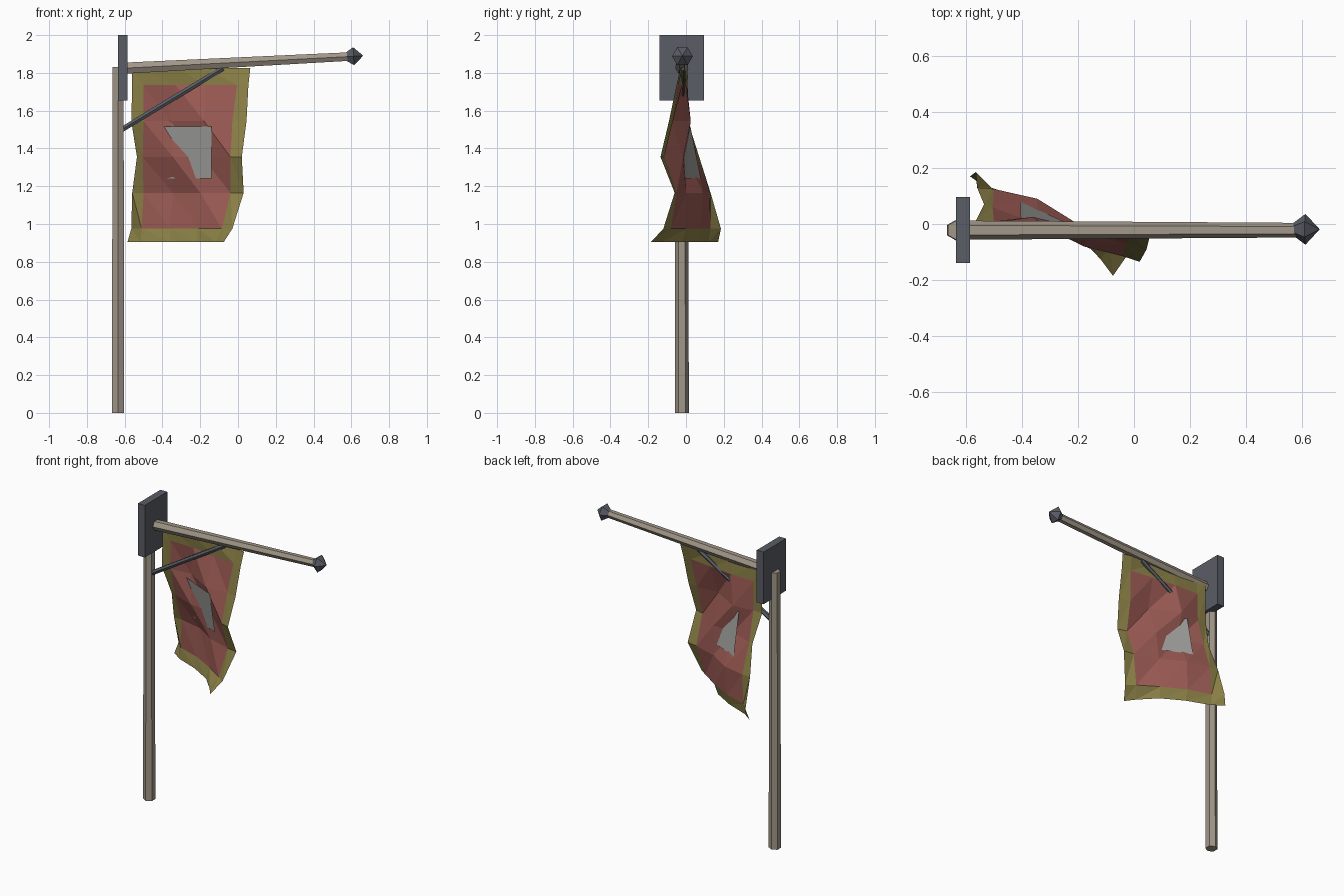
import bpy, bmesh, math
from mathutils import Vector

if "Cube" in bpy.data.objects:
    bpy.data.objects.remove(bpy.data.objects["Cube"])


def mat(name, rgb):
    m = bpy.data.materials.new(name)
    m.diffuse_color = (*rgb, 1)
    m.use_nodes = True
    m.node_tree.nodes["Principled BSDF"].inputs["Base Color"].default_value = m.diffuse_color
    return m


WOOD = mat("wood", (0.36, 0.31, 0.25))
IRON = mat("iron", (0.10, 0.11, 0.13))
RED = mat("red_cloth", (0.32, 0.10, 0.085))
GOLD = mat("gold_trim", (0.25, 0.21, 0.06))
SILVER = mat("silver", (0.35, 0.35, 0.34))


def finish(name, bm, *mats):
    me = bpy.data.meshes.new(name)
    bm.to_mesh(me)
    bm.free()
    for m in mats:
        me.materials.append(m)
    ob = bpy.data.objects.new(name, me)
    bpy.context.collection.objects.link(ob)
    return ob


def rod(name, a, b, profile, m, sides=6, turn=0.0):
    """Faceted rod from a to b; profile = (fraction along, radius) pairs."""
    a, b = Vector(a), Vector(b)
    q = (b - a).to_track_quat('Z', 'Y')
    bm = bmesh.new()
    rings = []
    for t, r in profile:
        c = a.lerp(b, t)
        angles = [turn + 2 * math.pi * i / sides for i in range(sides)]
        rings.append([bm.verts.new(c + q @ Vector((r * math.cos(w), r * math.sin(w), 0)))
                      for w in angles])
    for lo, hi in zip(rings, rings[1:]):
        for i in range(sides):
            j = (i + 1) % sides
            bm.faces.new((lo[i], lo[j], hi[j], hi[i]))
    bm.faces.new(rings[0][::-1])
    bm.faces.new(rings[-1])
    bmesh.ops.remove_doubles(bm, verts=bm.verts[:], dist=1e-4)
    return finish(name, bm, m)


Y = -0.022

# Upright post, arm, brace and pointed end cap
rod("post", (-0.635, Y, 0), (-0.635, Y, 1.83), [(0, 0.037), (1, 0.034)], WOOD, turn=math.pi / 6)
rod("arm", (-0.60, Y, 1.825), (0.60, Y, 1.887), [(0, 0.034), (1, 0.026)], WOOD)
rod("brace", (-0.615, Y, 1.50), (-0.08, Y, 1.825), [(0, 0.016), (1, 0.016)], IRON)
rod("end_cap", (0.568, Y + 0.003, 1.886), (0.663, Y + 0.003, 1.891),
    [(0, 0.022), (0.46, 0.055), (1, 0.00001)], IRON)

# Mounting plate
bm = bmesh.new()
bmesh.ops.create_cube(bm, size=1)
for v in bm.verts:
    v.co = Vector((-0.61 + v.co.x * 0.05, Y + v.co.y * 0.236, 1.8275 + v.co.z * 0.345))
finish("mounting_plate", bm, IRON)

# Hanging banner: rows of height, x across, y across
rows = [
    (1.825, (-.56, -.50, -.33, -.165, .00, .065), (.01, .0, -.01, -.02, -.02, -.03)),
    (1.735, (-.56, -.50, -.33, -.165, -.005, .055), (.01, .005, .0, -.02, -.04, -.05)),
    (1.545, (-.565, -.50, -.36, -.18, -.03, .045), (.01, .01, .025, -.08, -.07, -.09)),
    (1.355, (-.535, -.505, -.345, -.19, -.04, .02), (.07, .06, .0, -.015, -.115, -.135)),
    (1.165, (-.56, -.50, -.345, -.20, -.04, .03), (.13, .125, .09, .0, -.05, -.06)),
    (0.975, (-.565, -.51, -.36, -.21, -.085, -.03), (.185, .13, .08, .0, -.08, -.12)),
    (0.905, (-.585, -.515, -.36, -.22, -.12, -.075), (.17, .12, .06, -.02, -.125, -.185)),
]
bm = bmesh.new()
grid = [[bm.verts.new((x, y, z)) for x, y in zip(xs, ys)] for z, xs, ys in rows]
for r in range(6):
    for c in range(5):
        a, b = grid[r][c], grid[r][c + 1]
        d, e = grid[r + 1][c], grid[r + 1][c + 1]
        trim = r in (0, 5) or c in (0, 4)
        for tri in ((a, d, e), (a, e, b)):
            bm.faces.new(tri).material_index = int(trim)
finish("banner", bm, RED, GOLD)

# Flat square badge cutting through the banner folds
bm = bmesh.new()
corners = [(-.405, 1.515), (-.405, 1.24), (-.14, 1.24), (-.14, 1.515)]
bm.faces.new([bm.verts.new((x, -0.01 - 0.45 * (x + 0.27) - 0.2 * (z - 1.38), z))
              for x, z in corners])
finish("badge", bm, SILVER)
